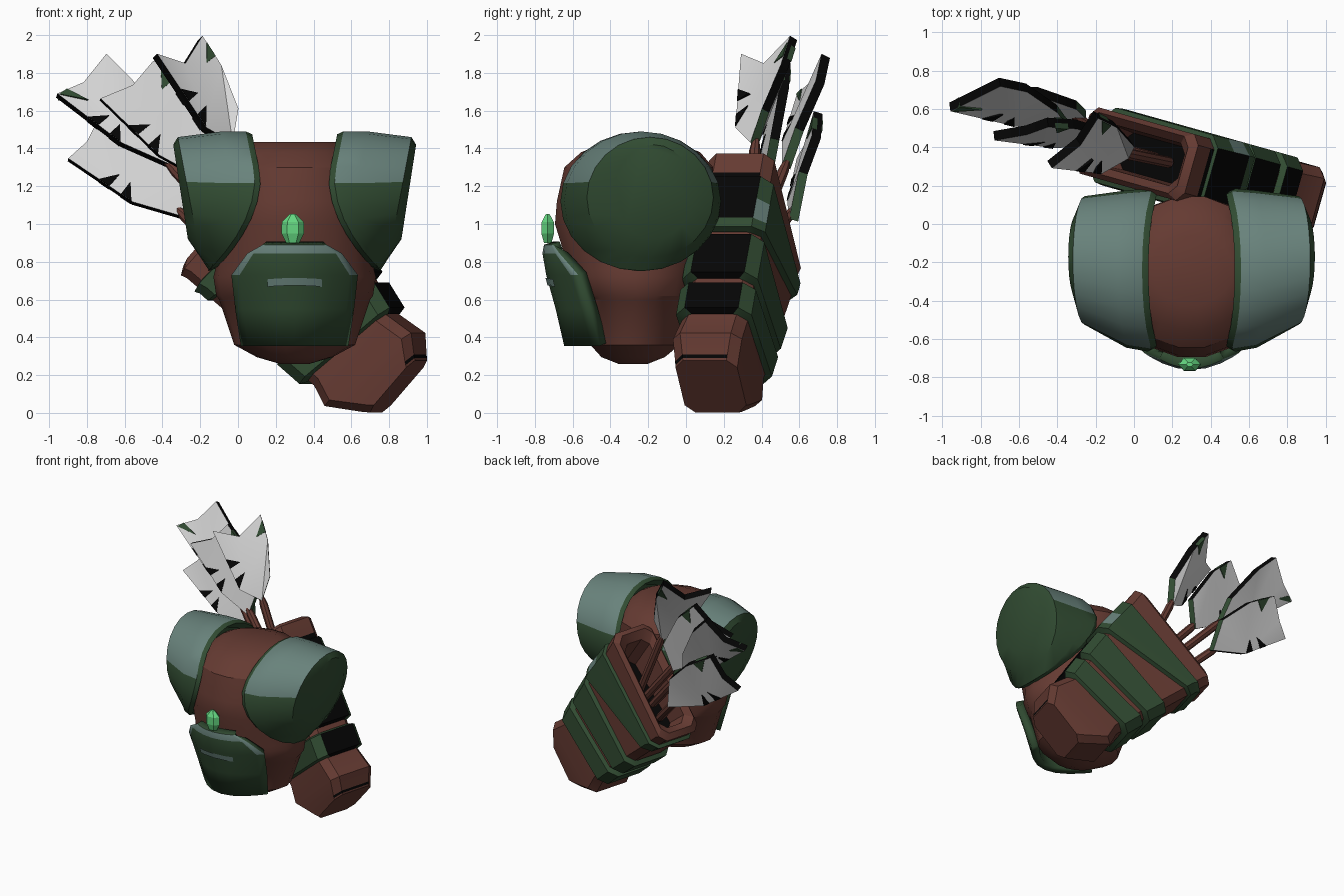
import bpy, bmesh, math
from mathutils import Vector

if "Cube" in bpy.data.objects:
    bpy.data.objects.remove(bpy.data.objects["Cube"])


def material(name, rgb):
    m = bpy.data.materials.new(name)
    m.diffuse_color = (*rgb, 1)
    m.use_nodes = True
    m.node_tree.nodes["Principled BSDF"].inputs["Base Color"].default_value = m.diffuse_color
    return m


BROWN = material("brown leather", (0.13, 0.043, 0.032))
GREEN = material("dark green", (0.031, 0.072, 0.032))
TEAL = material("grey teal", (0.14, 0.225, 0.20))
BLACK = material("black", (0.0015, 0.0015, 0.0015))
PALE = material("pale feather", (0.68, 0.68, 0.68))
GEM = material("bright green", (0.13, 0.68, 0.22))


def finish(name, bm, mats, angle=30):
    bmesh.ops.recalc_face_normals(bm, faces=bm.faces)
    mesh = bpy.data.meshes.new(name)
    bm.to_mesh(mesh)
    bm.free()
    for m in mats:
        mesh.materials.append(m)
    ob = bpy.data.objects.new(name, mesh)
    bpy.context.collection.objects.link(ob)
    if angle:
        bpy.ops.object.select_all(action='DESELECT')
        ob.select_set(True)
        bpy.context.view_layer.objects.active = ob
        bpy.ops.object.shade_smooth_by_angle(angle=math.radians(angle))
    return ob


def loft(name, rings, mats, rule=None, angle=30, caps=True):
    """Skin through rings; rule(ring, side, centre) picks the material."""
    bm = bmesh.new()
    vs = [[bm.verts.new(p) for p in r] for r in rings]
    n = len(vs[0])
    for i in range(len(vs) - 1):
        for j in range(n):
            k = (j + 1) % n
            f = bm.faces.new((vs[i][j], vs[i][k], vs[i + 1][k], vs[i + 1][j]))
            if rule:
                f.material_index = rule(i, j, f.calc_center_median())
    if caps:
        for i, r in ((-1, vs[0]), (len(vs), vs[-1])):
            f = bm.faces.new(r)
            if rule:
                f.material_index = rule(i, 0, f.calc_center_median())
    return finish(name, bm, mats, angle)


def circle(n):
    return [(math.cos(2 * math.pi * i / n), math.sin(2 * math.pi * i / n)) for i in range(n)]


# Torso: rows of height, centre y, half width, half depth
torso = [(.26, -.28, .08, .08), (.295, -.28, .2, .17), (.36, -.27, .32, .24), (.6, -.26, .40, .29),
         (.62, -.26, .415, .315), (.72, -.27, .43, .35), (.76, -.27, .42, .355), (1.0, -.28, .42, .42),
         (1.12, -.27, .42, .42), (1.3, -.25, .38, .40), (1.38, -.24, .32, .32), (1.435, -.24, .22, .18)]
loft("torso", [[(.3 + rx * c, cy + ry * s, z) for c, s in circle(18)] for z, cy, rx, ry in torso], [BROWN])


# Shoulder pads: rim, band and outer cap, mirrored about the torso
def rim_x(z):
    return .48 + (.25 * ((1.25 - z) / .5) ** 2 if z < 1.25 else .2 * (z - 1.25))


def outer_x(z):
    return .85 + .19 * (z - 1.1)


def cap_x(z):
    return .87 + .155 * (z - .95)


def pad_ring(cy, cz, ry, rz, fx):
    pts = [(cy + ry * c, cz + rz * s) for c, s in circle(24)]
    return [(fx(z), y, z) for y, z in pts]


pad = [pad_ring(-.24, 1.12, .36, .31, lambda z: rim_x(z) + .06),
       pad_ring(-.24, 1.12, .41, .355, rim_x),
       pad_ring(-.24, 1.12, .425, .37, lambda z: rim_x(z) + .03),
       pad_ring(-.235, 1.12, .41, .37, lambda z: .6 * rim_x(z) + .4 * outer_x(z)),
       pad_ring(-.19, 1.14, .335, .32, outer_x),
       pad_ring(-.17, 1.17, .21, .25, cap_x)]
for side, name in ((1, "shoulder_pad_right"), (-1, "shoulder_pad_left")):
    loft(name, [[(.3 + side * (x - .3), y, z) for x, y, z in r] for r in pad], [GREEN, TEAL],
         lambda i, j, c: int(i in (2, 3) and c.z > 1.21))

# Belly plate: curved rows of height, half width, front y, sag
rows = [(.355, .285, -.645, .19), (.55, .315, -.69, .18), (.73, .335, -.74, .17),
        (.845, .25, -.76, .09), (.89, .17, -.752, .05), (.908, .15, -.70, .03)]
us = (-1, -.87, -.6, -.3, 0, .3, .6, .87, 1)
bm = bmesh.new()
grid = [[bm.verts.new((.3 + hw * u, y + sag * u * u, z)) for u in us] for z, hw, y, sag in rows]
for i in range(len(rows) - 1):
    for j in range(len(us) - 1):
        f = bm.faces.new((grid[i][j], grid[i][j + 1], grid[i + 1][j + 1], grid[i + 1][j]))
        f.material_index = int(i == 3 or (i == 2 and j in (0, len(us) - 2)))
plate = finish("belly_plate", bm, [GREEN, TEAL])
mod = plate.modifiers.new("thickness", 'SOLIDIFY')
mod.thickness, mod.offset = .06, -1
mod.material_offset = mod.material_offset_rim = -1

# Pale dash on the belly plate
bm = bmesh.new()
dash = []
for dx, bend in ((-.145, .04), (-.1, .016), (0, 0), (.1, .016), (.145, .04)):
    dash.append([bm.verts.new((.3 + dx, y + bend, z - .2 * bend)) for z, y in ((.675, -.733), (.715, -.744))])
for a, b in zip(dash, dash[1:]):
    bm.faces.new((a[0], b[0], b[1], a[1]))
finish("belly_plate_dash", bm, [TEAL])

# Faceted gem
loft("gem", [[(.29 + r * c, -.732 + r * .65 * s, z) for c, s in circle(6)]
             for z, r in ((.9, .035), (.95, .06), (1.01, .058), (1.052, .018))], [GEM], angle=0)


# Quiver frame: s runs from mouth to foot, w across, t through the thickness
def place(s, w, t):
    x = .645 * s + .764 * w
    return Vector((x + .27 * t, .37 - .28 * x + .96 * t, 1.07 - .764 * s + .645 * w))


def section(s, W, T, c=.05, slant=0.0, shift=0.0):
    pts = [(W, -T + c), (W, T - c), (W - c, T), (c - W, T), (-W, T - c), (-W, c - T), (c - W, -T), (W - c, -T)]
    return [place(s + slant * (w + shift), w + shift, t) for w, t in pts]


def half_w(s):
    return .425 - .15 * s


def foot_ring(f):
    return section(1.11 + .157 * f, .30 - .12 * f, .19 - .02 * f, .05, -.16 * f, .012 + .038 * f)


quiver = [section(.25, .30, .10), section(.04, .33, .115, .05, -.15), section(-.005, .385, .155, .05, -.15),
          section(.025, .425, .18, .05, -.15), section(.1, .41, .18, .05, -.05), section(.37, half_w(.37), .18),
          section(.95, .262, .18, .05, -.15), foot_ring(0), foot_ring(.80), foot_ring(.92), foot_ring(1)]


def quiver_rule(i, j, c):
    return int(i == -1 or (i == 4 and j == 0) or (i == 8 and j in (0, 7)))


loft("quiver", quiver, [BROWN, BLACK], quiver_rule)

# Quiver belts: a widening upper one and two more, with black side panels
loft("quiver_upper_belt", [section(s, half_w(s) + d, .18 + d, .06, k)
                           for s, d, k in ((.15, -.005, -.1), (.16, .022, -.1), (.24, .025, .05),
                                           (.31, .028, .2), (.365, .028, .2), (.38, -.005, .2))],
     [GREEN, BLACK, TEAL], lambda i, j, c: 1 if i in (1, 2) and j == 0 else 2 if i == 2 and j == 1 else 0,
     caps=False)
for name, a, b, k in (("quiver_middle_belt", .50, .73, -.1), ("quiver_lower_belt", .765, .95, 0)):
    loft(name, [section(s, half_w(s) + d, .18 + d, .06, q)
                for s, d, q in ((a, -.005, k), (a + .015, .028, k), (b - .015, .028, 0), (b, -.005, 0))],
         [GREEN, BLACK], lambda i, j, c: int(i in (1, 2) and j == 0), caps=False)


# Arrows: flat vanes with dark rims, notched marks and round shafts
def prism(name, pts, thick, mats, rim=None):
    pts = [Vector(p) for p in pts]
    n = Vector()
    for a, b in zip(pts, pts[1:] + pts[:1]):
        n += a.cross(b)
    n = n.normalized() * thick / 2
    bm = bmesh.new()
    front = [bm.verts.new(p - n) for p in pts]
    back = [bm.verts.new(p + n) for p in pts]
    caps = [bm.faces.new(front), bm.faces.new(back[::-1])]
    for j in range(len(pts)):
        k = (j + 1) % len(pts)
        f = bm.faces.new((front[j], back[j], back[k], front[k]))
        f.material_index = rim(j) if rim else 0
    bmesh.ops.triangulate(bm, faces=caps)
    return finish(name, bm, mats, 40)


# Outline order: left tip, notch, top tip, right shoulder, right low, base, left low
arrows = [
    [(-.44, .31, 1.89), (-.29, .43, 1.84), (-.2, .57, 1.985), (-.1, .52, 1.83), (-.01, .42, 1.6), (-.04, .36, 1.42), (-.18, .28, 1.5)],
    [(-.73, .46, 1.66), (-.56, .49, 1.73), (-.45, .53, 1.86), (-.3, .52, 1.72), (-.14, .47, 1.45), (-.2, .43, 1.24), (-.42, .42, 1.36)],
    [(-.96, .61, 1.68), (-.82, .68, 1.74), (-.7, .74, 1.89), (-.56, .71, 1.75), (-.4, .6, 1.5), (-.35, .53, 1.3), (-.62, .53, 1.42)],
    [(-.9, .61, 1.34), (-.8, .66, 1.43), (-.72, .70, 1.59), (-.5, .69, 1.46), (-.3, .62, 1.27), (-.25, .57, 1.02), (-.56, .56, 1.11)],
]
feet = [(.14, .33, 1.02), (.05, .36, .98), (-.02, .38, .94), (-.08, .4, .84)]
for k, (pts, foot) in enumerate(zip(arrows, feet)):
    pts = [Vector(p) for p in pts]
    prism(f"arrow_vane_{k}", pts, .05, [PALE, BLACK, GREEN], lambda j: 2 if j == 4 else 1)
    mid = sum(pts, Vector()) / len(pts)
    # black nicks along the lower left edge
    for m, f in enumerate((.48, .82)):
        a = pts[0].lerp(pts[6], f)
        b = pts[0].lerp(pts[6], f + .16)
        prism(f"vane_nick_{k}_{m}", [a, b.lerp(mid, .5), b], .06, [BLACK])
    # green flash near the tip
    if k == 2:
        q, r = pts[0].lerp(pts[6], .03), pts[0].lerp(pts[1], .35)
    else:
        q, r = pts[2].lerp(pts[3], .25), pts[2].lerp(pts[3], .7)
    prism(f"vane_flash_{k}", [q, r, q.lerp(mid, .48)], .06, [GREEN])
    # shaft from quiver to vane
    end = pts[5].lerp(mid, .3)
    foot = Vector(foot)
    d = (end - foot).normalized()
    e1 = d.orthogonal().normalized()
    e2 = d.cross(e1)
    loft(f"arrow_shaft_{k}", [[p + r * (e1 * c + e2 * s) for c, s in circle(8)]
                              for p, r in ((foot - d * .1, .03), (foot.lerp(end, .75), .03), (end, .006))], [BROWN])
